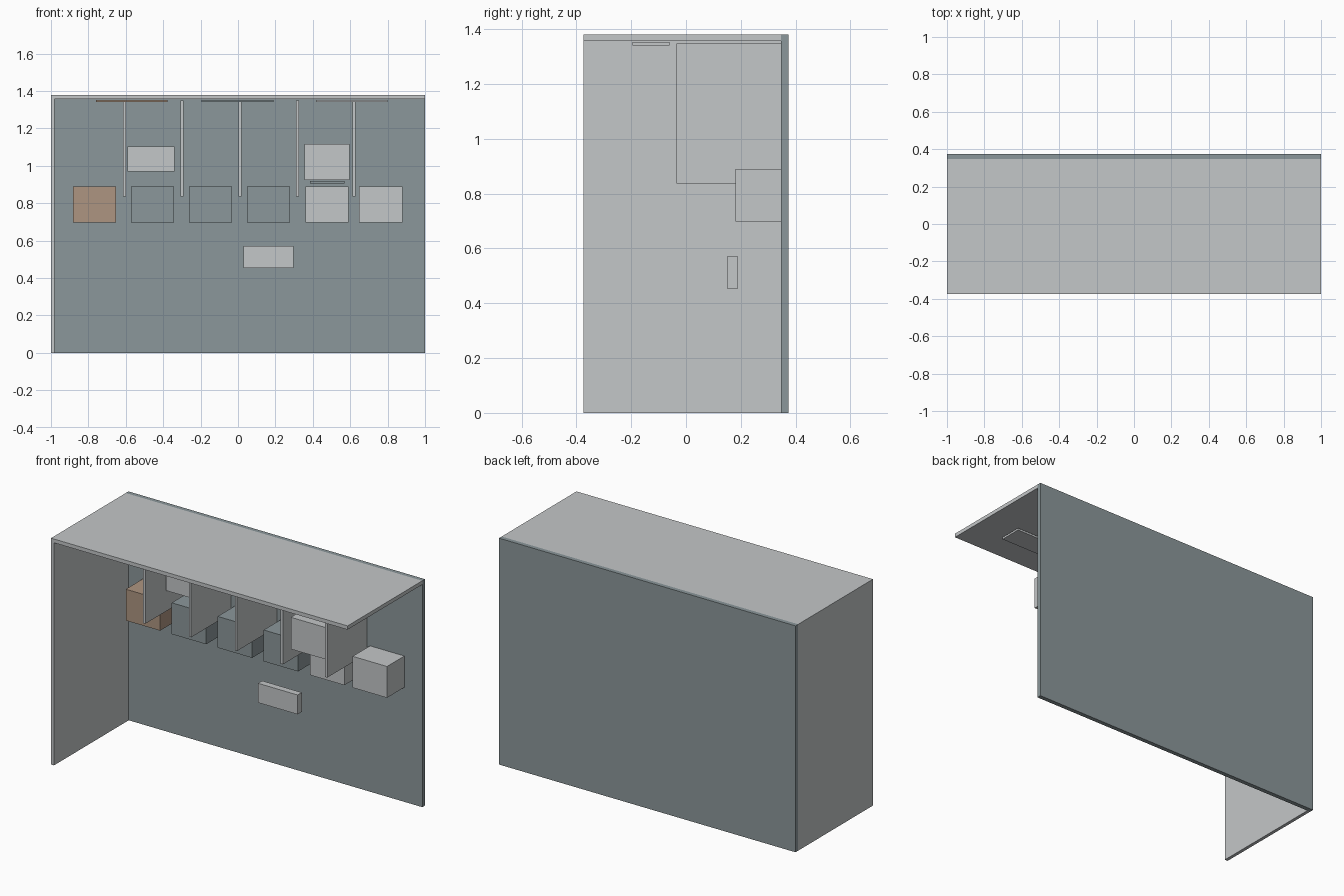
import bpy

if "Cube" in bpy.data.objects:
    bpy.data.objects.remove(bpy.data.objects["Cube"])


def material(name, rgb):
    m = bpy.data.materials.new(name)
    m.diffuse_color = (*rgb, 1.0)
    m.use_nodes = True
    m.node_tree.nodes["Principled BSDF"].inputs["Base Color"].default_value = m.diffuse_color
    return m


GREY = material("light_grey", (0.55, 0.57, 0.58))
SLATE = material("slate_grey", (0.26, 0.31, 0.325))
BROWN = material("tan_brown", (0.42, 0.30, 0.22))


def box(name, x, y, z, mat):
    """Box from (min, max) ranges on each axis."""
    bpy.ops.mesh.primitive_cube_add(size=1, location=[sum(r) / 2 for r in (x, y, z)])
    ob = bpy.context.object
    ob.name = name
    ob.scale = [r[1] - r[0] for r in (x, y, z)]
    bpy.ops.object.transform_apply(location=False, rotation=False, scale=True)
    ob.data.materials.append(mat)
    return ob


BACK = 0.347   # front surface of the back wall

# Shell: back wall, left wall and roof
box("back_wall", (-1, 1), (BACK, 0.373), (0, 1.38), SLATE)
box("left_wall", (-1, -0.98), (-0.373, BACK), (0, 1.357), GREY)
box("roof", (-1, 1), (-0.373, BACK), (1.357, 1.38), GREY)

# Row of wall-mounted basins
basins = [(-0.767, BROWN), (-0.457, SLATE), (-0.147, SLATE),
          (0.163, SLATE), (0.476, GREY), (0.763, GREY)]
for i, (cx, mat) in enumerate(basins):
    box(f"wall_basin_{i + 1}", (cx - 0.116, cx + 0.116), (0.18, BACK), (0.698, 0.889), mat)

# Partitions between the basins
for i, cx in enumerate((-0.608, -0.299, 0.011, 0.319, 0.619)):
    box(f"partition_{i + 1}", (cx - 0.008, cx + 0.008), (-0.035, BACK), (0.836, 1.348), GREY)

# Flat ceiling lights
for i, (cx, mat) in enumerate(((-0.568, BROWN), (-0.002, SLATE), (0.608, GREY))):
    box(f"ceiling_light_{i + 1}", (cx - 0.192, cx + 0.192), (-0.196, -0.06), (1.34, 1.352), mat)

# Sign panels
box("upper_sign", (-0.592, -0.34), (0.152, 0.192), (0.969, 1.104), GREY)
box("lower_sign", (0.03, 0.297), (0.15, 0.19), (0.453, 0.571), GREY)

# Dispenser box with a thin plate beneath
box("dispenser", (0.356, 0.597), (0.0, 0.165), (0.924, 1.118), GREY)
box("dispenser_plate", (0.384, 0.57), (0.05, 0.125), (0.905, 0.919), SLATE)
